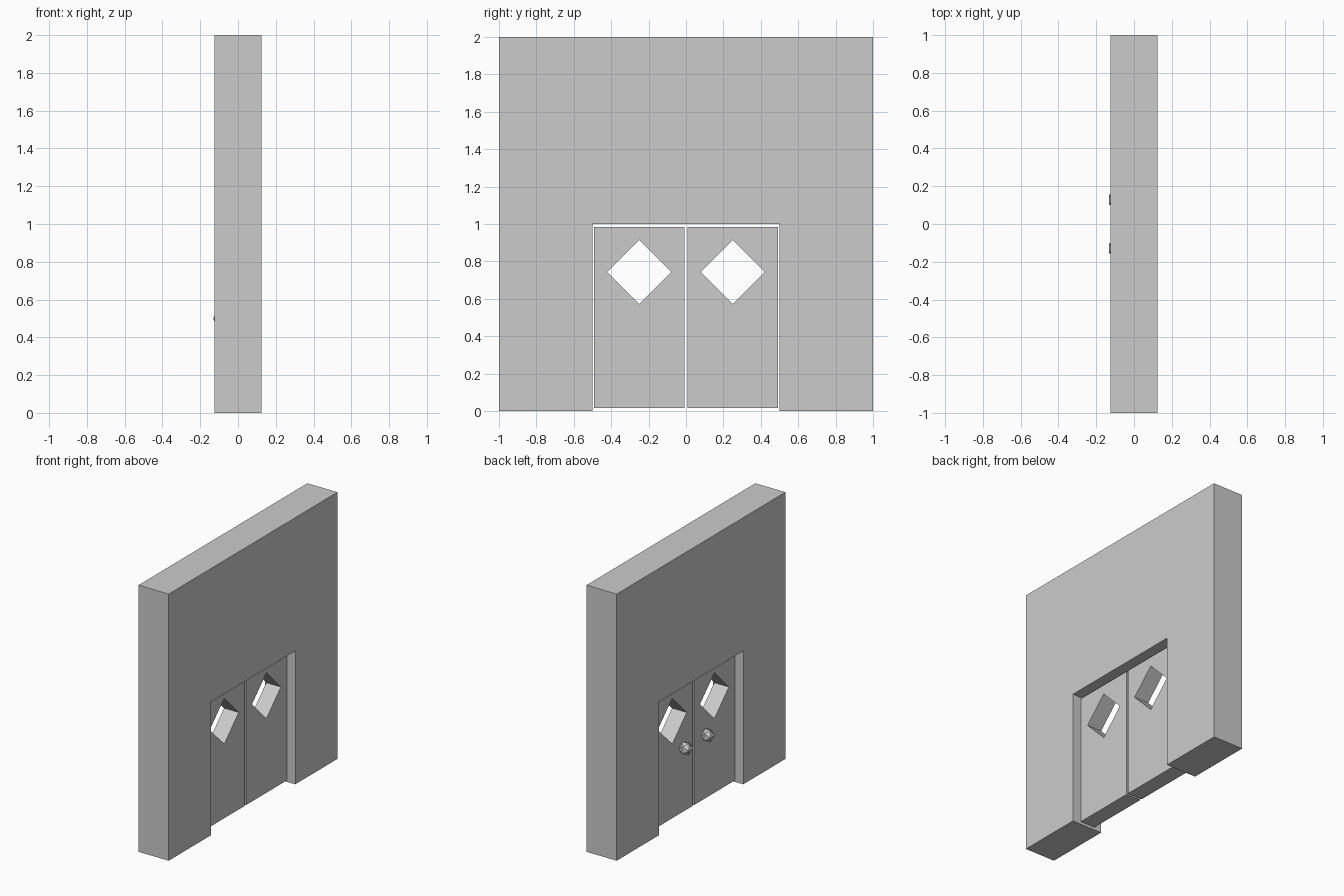
import bpy
from math import radians

if "Cube" in bpy.data.objects:
    bpy.data.objects.remove(bpy.data.objects["Cube"])


def slab(name, outlines, depth):
    """Flat plate in the y-z plane; later outlines are holes. Thickness runs along x."""
    curve = bpy.data.curves.new(name, 'CURVE')
    curve.dimensions = '2D'
    curve.fill_mode = 'BOTH'
    curve.extrude = depth / 2
    for pts in outlines:
        spline = curve.splines.new('POLY')
        spline.points.add(len(pts) - 1)
        for p, (y, z) in zip(spline.points, pts):
            p.co = (y, z, 0, 1)
        spline.use_cyclic_u = True
    obj = bpy.data.objects.new(name, curve)
    bpy.context.collection.objects.link(obj)
    obj.rotation_euler = (radians(90), 0, radians(90))
    bpy.ops.object.select_all(action='DESELECT')
    obj.select_set(True)
    bpy.context.view_layer.objects.active = obj
    bpy.ops.object.convert(target='MESH')
    bpy.context.object.name = name
    for poly in bpy.context.object.data.polygons:
        poly.use_smooth = False


# Wall with a doorway open at the floor
slab("wall", [[(-1, 0), (-0.5, 0), (-0.5, 1), (0.5, 1), (0.5, 0),
               (1, 0), (1, 2), (-1, 2)]], 0.25)

for side, s in (("left", -1), ("right", 1)):
    # Door leaf with a diamond window, small gap all round
    cy, cz, r = 0.25 * s, 0.743, 0.1715
    a, b = cy - 0.2425, cy + 0.2425
    slab(side + "_door",
         [[(a, 0.015), (b, 0.015), (b, 0.985), (a, 0.985)],
          [(cy - r, cz), (cy, cz + r), (cy + r, cz), (cy, cz - r)]], 0.1213)

    # Faceted knob on the back face, one edge facing outward
    bpy.ops.mesh.primitive_ico_sphere_add(
        subdivisions=1, radius=0.05, location=(-0.0885, 0.129 * s, 0.5),
        rotation=(0, radians(-31.72), 0))
    bpy.context.object.name = side + "_knob"
